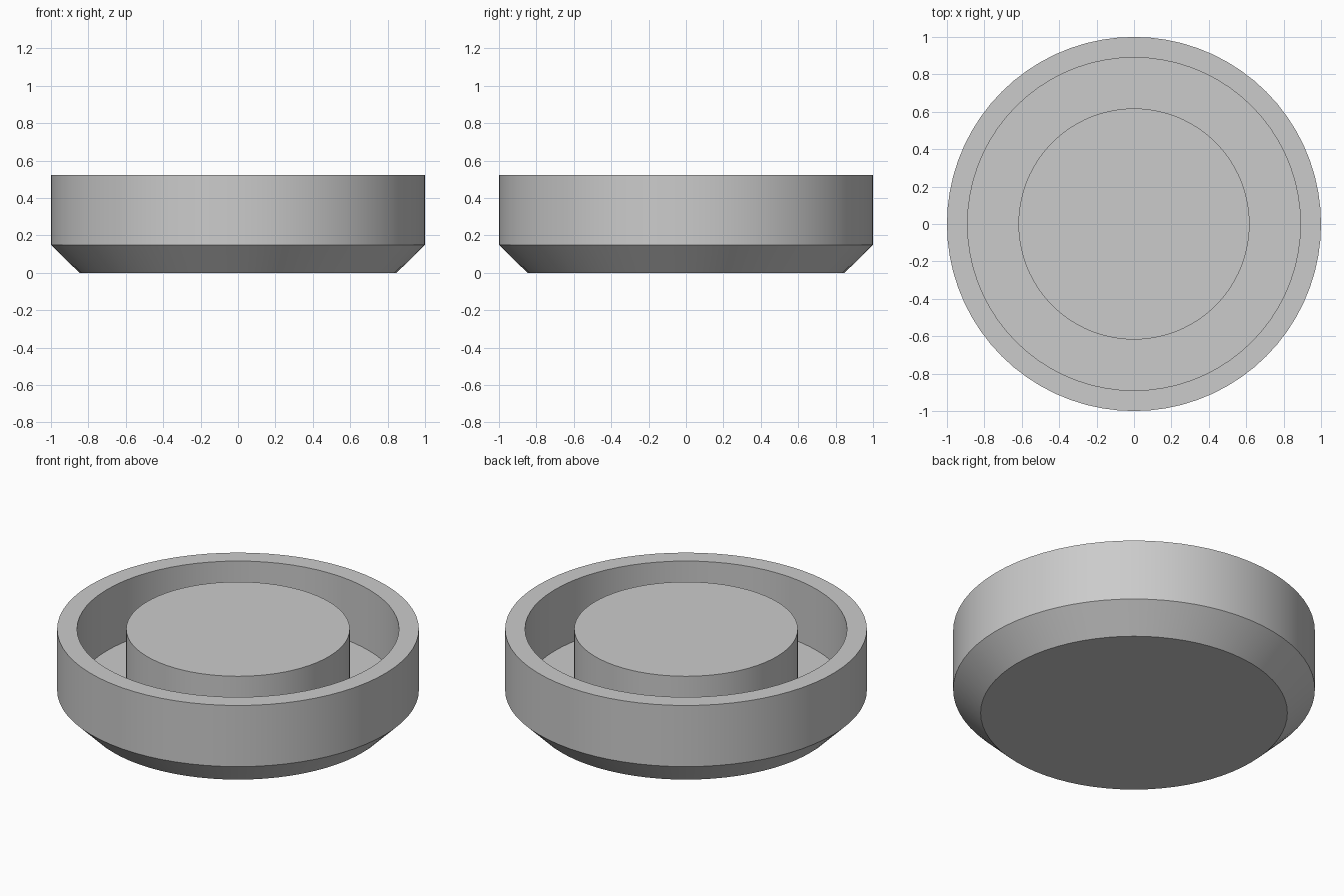
import bpy, bmesh, math

if "Cube" in bpy.data.objects:
    bpy.data.objects.remove(bpy.data.objects["Cube"])

SEGMENTS = 72
HEIGHT, FLOOR = 0.523, 0.15   # top level, and chamfer / groove floor level

grey = bpy.data.materials.new("plain_grey")
grey.diffuse_color = (0.6, 0.6, 0.6, 1)
grey.use_nodes = True
grey.node_tree.nodes["Principled BSDF"].inputs["Base Color"].default_value = grey.diffuse_color

# Cross-section (radius, z) from the base, up the outer wall, through the groove, to the plug top
profile = [(0.848, 0), (1, FLOOR), (1, HEIGHT), (0.89, HEIGHT),
           (0.89, FLOOR), (0.618, FLOOR), (0.618, HEIGHT)]

bm = bmesh.new()
rings = []
for r, z in profile:
    rings.append([bm.verts.new((r * math.cos(a), r * math.sin(a), z))
                  for a in (2 * math.pi * i / SEGMENTS for i in range(SEGMENTS))])

# Walls between neighbouring rings
for low, high in zip(rings, rings[1:]):
    for i in range(SEGMENTS):
        j = (i + 1) % SEGMENTS
        bm.faces.new((low[i], low[j], high[j], high[i]))

# Flat base and plug top
bm.faces.new(rings[0][::-1])
bm.faces.new(rings[-1])

mesh = bpy.data.meshes.new("grooved_disc")
bm.to_mesh(mesh)
bm.free()
mesh.materials.append(grey)
disc = bpy.data.objects.new("grooved_disc", mesh)
bpy.context.collection.objects.link(disc)

# Smooth round walls, sharp rims
bpy.context.view_layer.objects.active = disc
disc.select_set(True)
bpy.ops.object.shade_smooth_by_angle(angle=math.radians(30))
